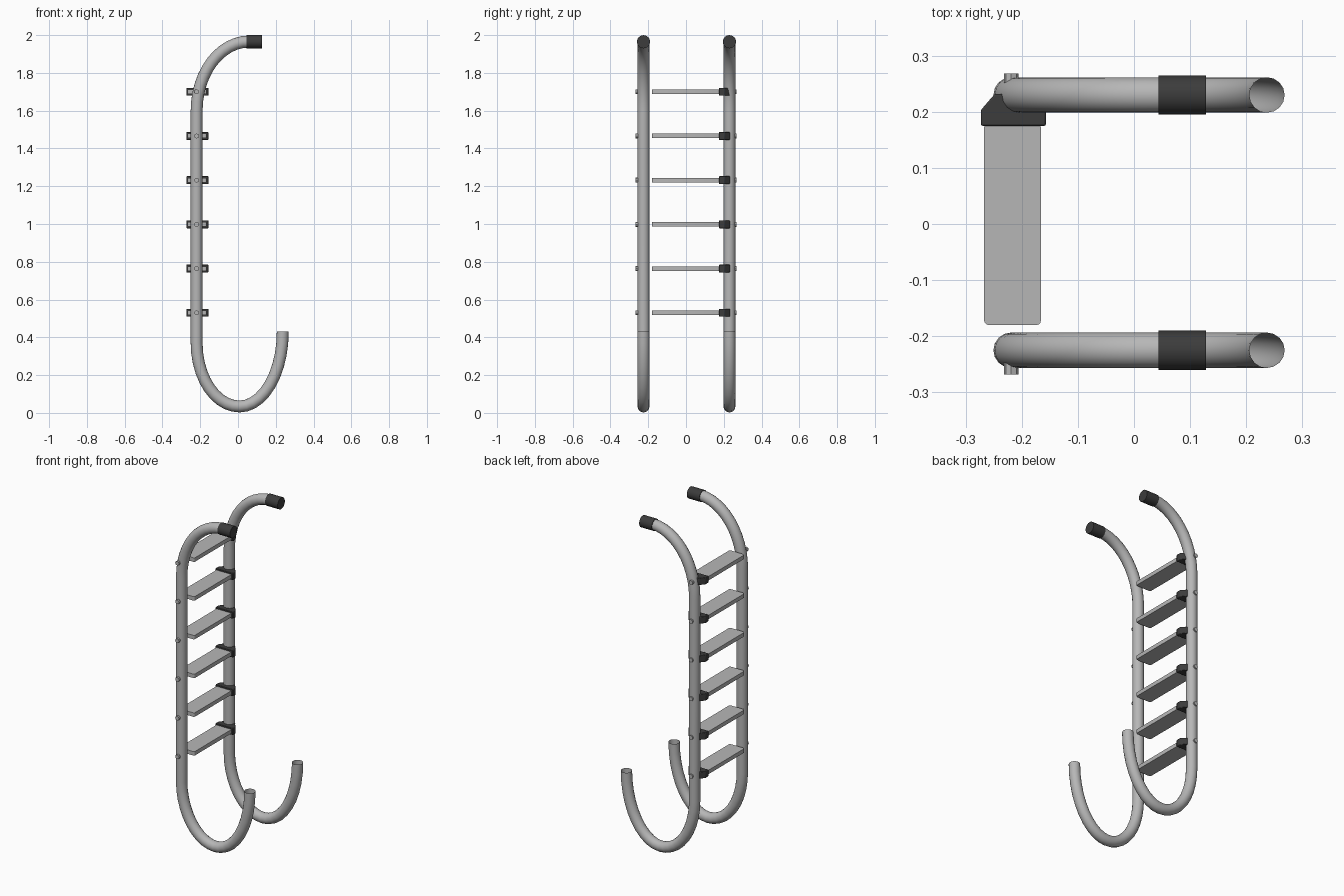
import bpy, bmesh, math
from mathutils import Vector

if "Cube" in bpy.data.objects:
    bpy.data.objects.remove(bpy.data.objects["Cube"])


def material(name, v):
    m = bpy.data.materials.new(name)
    m.diffuse_color = (v, v, v, 1)
    m.use_nodes = True
    m.node_tree.nodes["Principled BSDF"].inputs["Base Color"].default_value = m.diffuse_color
    return m


STEEL = material("brushed steel", 0.47)
TREAD = material("step grey", 0.47)
RUBBER = material("dark rubber", 0.045)

STEP_Z = [0.53 + 0.234 * i for i in range(6)]
RAIL_X, RAIL_R = -0.219, 0.0315
RAILS = (("front", -0.225, -1), ("back", 0.230, 1))


def finish(name, bm, mat, bevel=0):
    bmesh.ops.recalc_face_normals(bm, faces=bm.faces[:])
    me = bpy.data.meshes.new(name)
    bm.to_mesh(me)
    bm.free()
    ob = bpy.data.objects.new(name, me)
    bpy.context.collection.objects.link(ob)
    me.materials.append(mat)
    if bevel:
        b = ob.modifiers.new("bevel", 'BEVEL')
        b.width, b.segments = bevel, 2
    bpy.ops.object.select_all(action='DESELECT')
    ob.select_set(True)
    bpy.context.view_layer.objects.active = ob
    bpy.ops.object.shade_smooth_by_angle(angle=math.radians(35))
    return ob


def tube(name, path, y, r, mat, capped, sides=16):
    """Sweep a circle along a path of (x, z) points."""
    bm = bmesh.new()
    rings = []
    for i, p in enumerate(path):
        a, b = path[max(i - 1, 0)], path[min(i + 1, len(path) - 1)]
        t = Vector((b[0] - a[0], 0, b[1] - a[1])).normalized()
        if i == 0 and not capped:
            t = Vector((0, 0, -1))      # level cut at the hook end
        n = t.cross(Vector((0, 1, 0)))
        ring = []
        for k in range(sides):
            w = 2 * math.pi * k / sides
            ring.append(bm.verts.new(Vector((p[0], y, p[1])) + n * r * math.cos(w)
                                     + Vector((0, r * math.sin(w), 0))))
        rings.append(ring)
    for r0, r1 in zip(rings, rings[1:]):
        for k in range(sides):
            j = (k + 1) % sides
            bm.faces.new((r0[k], r0[j], r1[j], r1[k]))
    if capped:
        bm.faces.new(rings[0])
        bm.faces.new(rings[-1])
    return finish(name, bm, mat)


def prism(name, outline, z, h, mat, round_ids=(), radius=0, bevel=0.0):
    """Extrude an (x, y) outline, rounding its upright corners."""
    bm = bmesh.new()
    f = bm.faces.new([bm.verts.new((x, y, z - h / 2)) for x, y in outline])
    bmesh.ops.extrude_face_region(bm, geom=[f])
    top = [v for v in bm.verts if not v.link_faces or v not in f.verts[:]]
    bmesh.ops.translate(bm, verts=top, vec=(0, 0, h))
    if radius:
        up = [e for e in bm.edges
              if abs(e.verts[0].co.z - e.verts[1].co.z) > h / 2]
        bmesh.ops.bevel(bm, geom=up, offset=radius, segments=3,
                        profile=0.5, affect='EDGES')
    return finish(name, bm, mat, bevel)


# Rail path: hook end, bottom bend, straight upright, top bend
def arc(cx, cz, a, b, start, end, n):
    return [(cx + a * math.cos(math.radians(start + (end - start) * i / n)),
             cz + b * math.sin(math.radians(start + (end - start) * i / n)))
            for i in range(n + 1)]


path = (arc(0.008, 0.43, 0.229, 0.396, 0, -90, 10)
        + arc(0.008, 0.37, 0.227, 0.336, -90, -180, 10)[1:]
        + arc(0.06, 1.60, 0.279, 0.366, 180, 90, 12)
        + [(0.11, 1.966)])

for side, y, s in RAILS:
    tube(side + "_rail", path, y, RAIL_R, STEEL, False)
    tube(side + "_end_sleeve", [(0.044, 1.965), (0.128, 1.965)], y, 0.035, RUBBER, True)
    # Bolt heads on the outside of each rail
    for i, z in enumerate(STEP_Z):
        bm = bmesh.new()
        bmesh.ops.create_cone(bm, cap_ends=True, segments=8, radius1=0.013,
                              radius2=0.013, depth=0.03)
        for v in bm.verts:
            v.co = (RAIL_X + v.co.x, s * 0.253 + v.co.z, z + v.co.y)
        finish(f"{side}_bolt_{i + 1}", bm, STEEL)

# Steps with a tapered bracket at the back rail
for i, z in enumerate(STEP_Z):
    prism(f"step_{i + 1}", [(-0.267, -0.18), (-0.166, -0.18), (-0.166, 0.18), (-0.267, 0.18)],
          z, 0.024, TREAD, radius=0.008)
    prism(f"step_bracket_{i + 1}",
          [(-0.273, 0.175), (-0.157, 0.175), (-0.157, 0.203), (-0.182, 0.232),
           (-0.248, 0.232), (-0.273, 0.203)], z, 0.042, RUBBER, bevel=0.003)
